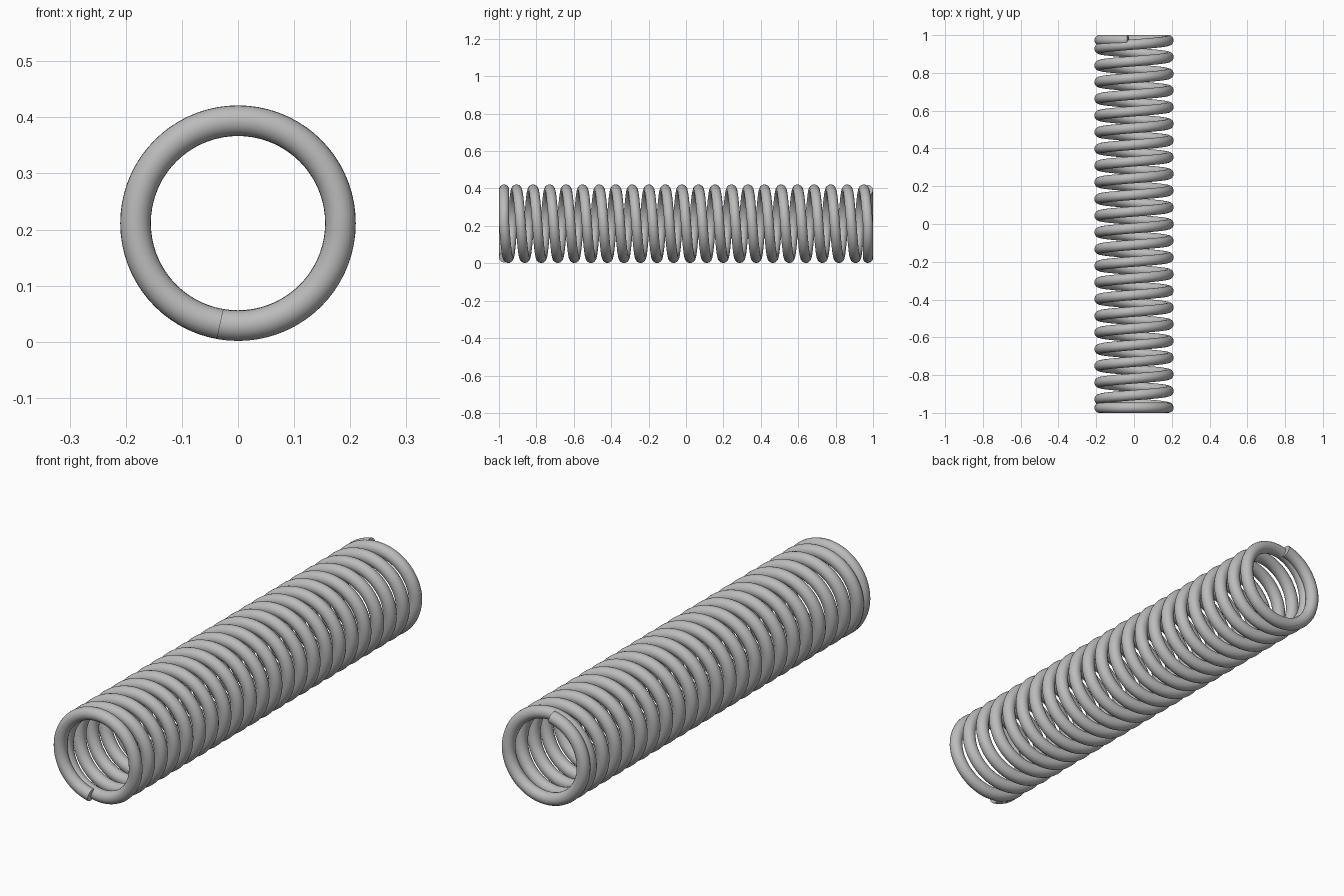
import bpy
from math import cos, sin, radians

cube = bpy.data.objects.get("Cube")
if cube:
    bpy.data.objects.remove(cube, do_unlink=True)

# Coil dimensions
WIRE = 0.0273          # wire radius
COIL = 0.1826          # radius of the wire's centre line
AXIS_Z = 0.2115
PITCH = 0.0884
END_Y = 1 - WIRE       # centre line of the flat closed end turns
TOTAL = 8440           # swept angle in degrees
STEP = 5

# Plain grey steel
steel = bpy.data.materials.new("grey steel")
steel.use_nodes = True
colour = (0.5, 0.5, 0.5, 1)
steel.diffuse_color = colour
steel.node_tree.nodes["Principled BSDF"].inputs["Base Color"].default_value = colour


def coil_point(swept):
    """Helix along y whose first and last turns lie flat."""
    angle = radians(260 - swept)
    y = PITCH * (swept - TOTAL / 2) / 360
    y = max(-END_Y, min(END_Y, y))
    return (COIL * cos(angle), y, AXIS_Z + COIL * sin(angle), 1)


# Centre line with a round wire section and capped ends
curve = bpy.data.curves.new("coil_spring", "CURVE")
curve.dimensions = "3D"
curve.twist_mode = "MINIMUM"
curve.bevel_depth = WIRE
curve.bevel_resolution = 7
curve.use_fill_caps = True
spline = curve.splines.new("POLY")
points = [coil_point(a) for a in range(0, TOTAL + 1, STEP)]
spline.points.add(len(points) - 1)
for target, co in zip(spline.points, points):
    target.co = co
curve.materials.append(steel)

# Turn the swept wire into a smooth mesh
spring = bpy.data.objects.new("coil_spring", curve)
bpy.context.collection.objects.link(spring)
bpy.ops.object.select_all(action="DESELECT")
spring.select_set(True)
bpy.context.view_layer.objects.active = spring
bpy.ops.object.convert(target="MESH")
bpy.ops.object.shade_smooth_by_angle(angle=radians(40))
